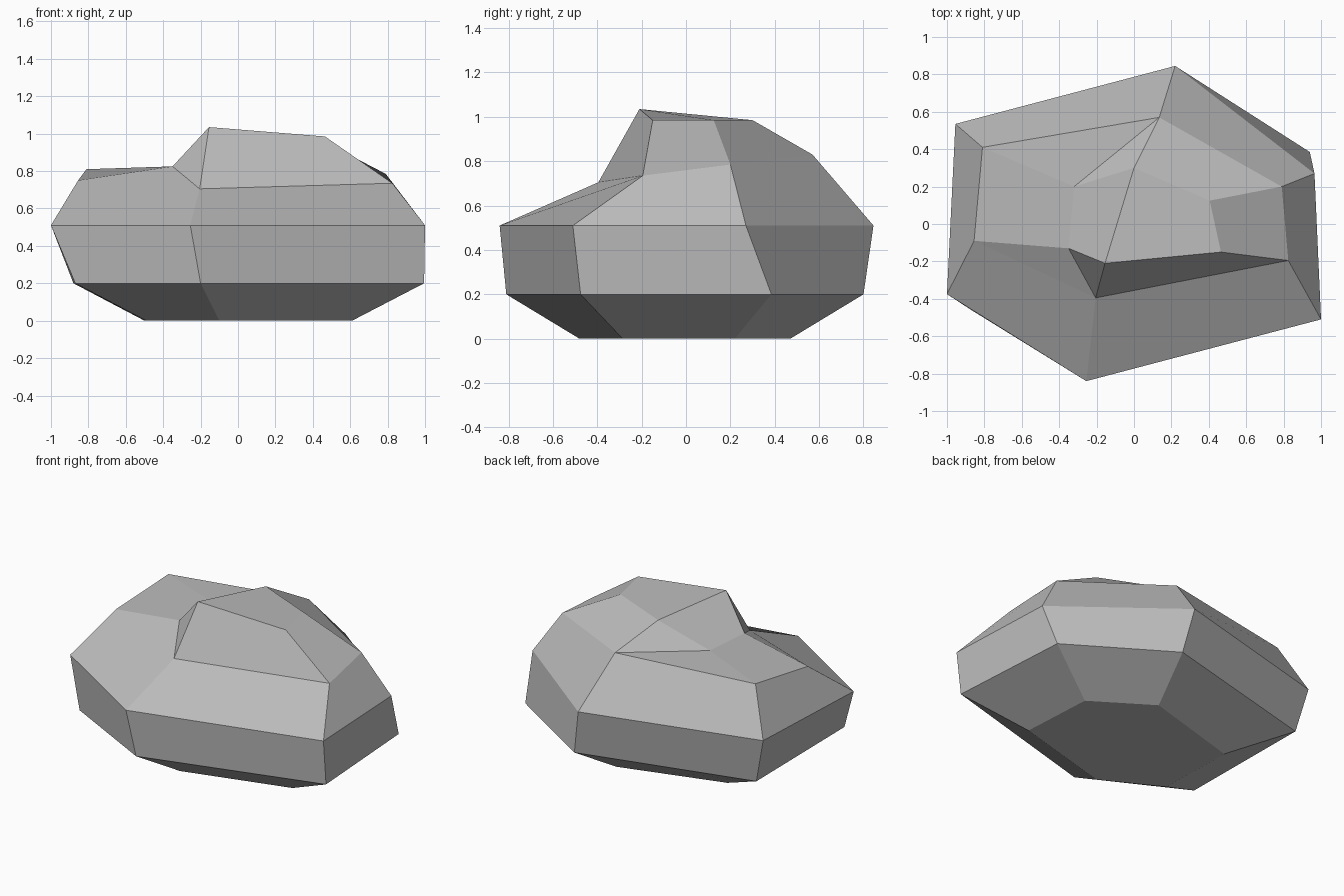
import bpy
import bmesh

# Remove the default cube only
default_cube = bpy.data.objects.get("Cube")
if default_cube:
    bpy.data.objects.remove(default_cube, do_unlink=True)


def make_material(name, colour):
    material = bpy.data.materials.new(name)
    material.use_nodes = True
    material.diffuse_color = colour
    material.node_tree.nodes["Principled BSDF"].inputs["Base Color"].default_value = colour
    return material


def add_ring(bm, points, height):
    return [bm.verts.new((x, y, height)) for x, y in points]


def bridge(bm, lower, upper):
    count = len(lower)
    for i in range(count):
        j = (i + 1) % count
        bm.faces.new((lower[i], lower[j], upper[j], upper[i]))


bm = bmesh.new()

# Hexagonal body: base, belly and widest ring, counter-clockwise from the left
base = add_ring(bm, [(-.49, -.27), (-.1, -.48), (.61, -.285),
                     (.58, .22), (.195, .47), (-.5, .27)], 0)
belly = add_ring(bm, [(-.87, -.46), (-.2, -.81), (.995, -.475),
                      (.94, .385), (.28, .8), (-.88, .5)], .2)
waist = add_ring(bm, [(-1, -.375), (-.255, -.84), (1, -.51),
                      (.965, .27), (.22, .845), (-.955, .535)], .51)

# Uneven shoulder ring, in the same order as the body
shoulder = {
    "a": (-.855, -.09, .75), "b": (-.205, -.395, .705),
    "c": (.825, -.195, .735), "d": (.79, .2, .785),
    "e": (.135, .57, .83), "f": (-.81, .41, .81),
}
# Raised peak with a lower ledge beside it
crown = {
    "g": (-.35, -.13, .825), "h": (-.155, -.21, 1.035),
    "i": (.465, -.15, .985), "j": (.405, .125, .985),
    "k": (0, .3, .985), "l": (-.32, .2, .825),
}
corner = {key: bm.verts.new(co) for key, co in {**shoulder, **crown}.items()}

# Underside and side bands
bm.faces.new(base[::-1])
rings = [base, belly, waist, [corner[key] for key in shoulder]]
for lower, upper in zip(rings, rings[1:]):
    bridge(bm, lower, upper)

# Facets of the upper cap
for facet in ("abg", "bhg", "bcih", "cdji", "dekj", "elk", "efl", "fagl", "ghkl", "hijk"):
    bm.faces.new([corner[key] for key in facet])

bmesh.ops.recalc_face_normals(bm, faces=bm.faces)
mesh = bpy.data.meshes.new("boulder")
bm.to_mesh(mesh)
bm.free()

# One flat-shaded stone
mesh.materials.append(make_material("stone_grey", (.5, .5, .5, 1)))
boulder = bpy.data.objects.new("boulder", mesh)
bpy.context.collection.objects.link(boulder)
